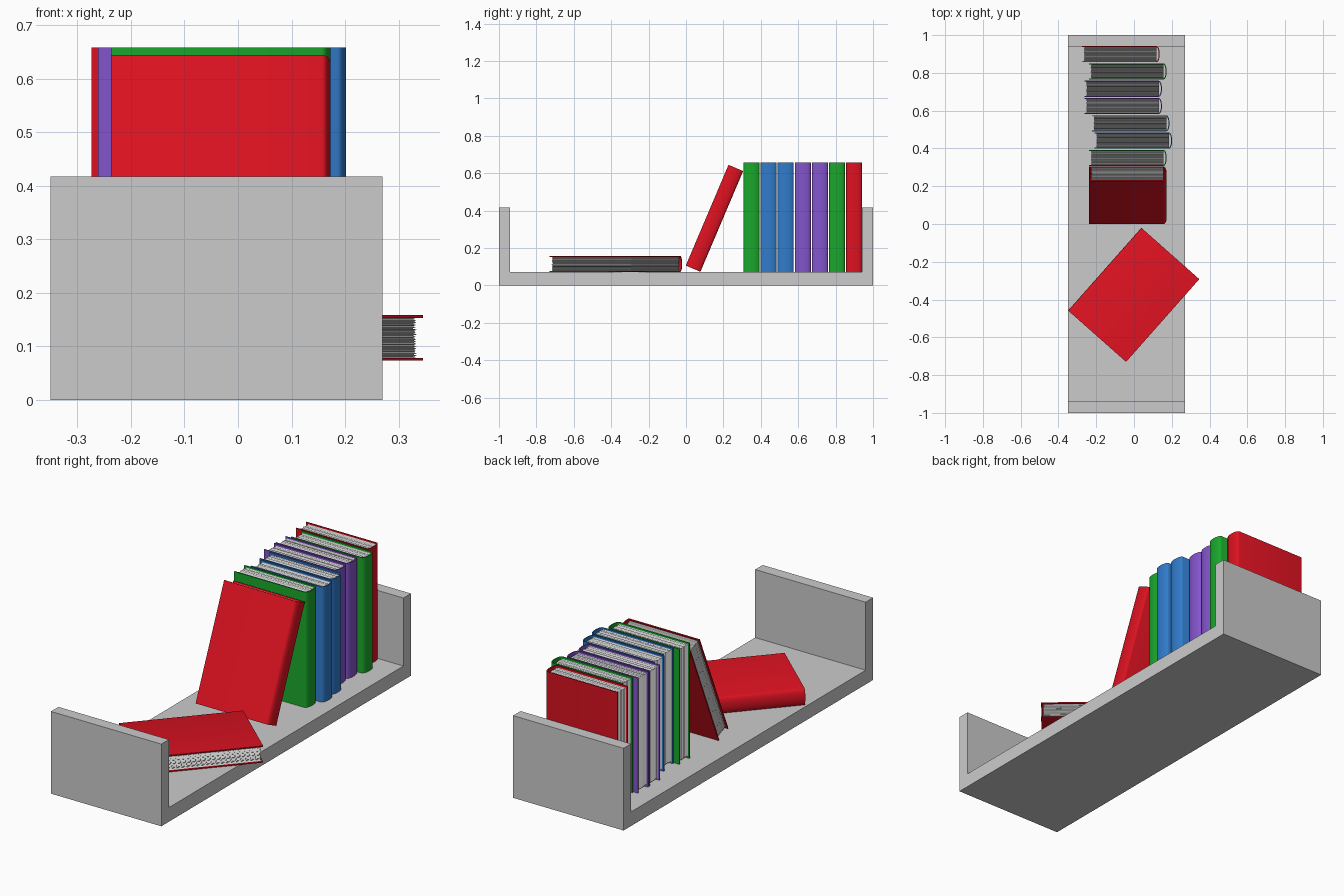
import bpy, bmesh, math, random
from mathutils import Matrix, Vector

if "Cube" in bpy.data.objects:
    bpy.data.objects.remove(bpy.data.objects["Cube"])

random.seed(4)
W, H, T = 0.41, 0.585, 0.085      # book depth, height, thickness
BULGE, BOARD = 0.016, 0.005       # spine rounding, cover thickness


def material(name, rgb):
    m = bpy.data.materials.new(name)
    m.diffuse_color = (*rgb, 1)
    m.use_nodes = True
    m.node_tree.nodes["Principled BSDF"].inputs["Base Color"].default_value = m.diffuse_color
    return m


MATS = {
    "red": material("red", (0.72, 0.006, 0.015)),
    "green": material("green", (0.01, 0.39, 0.024)),
    "blue": material("blue", (0.03, 0.20, 0.60)),
    "purple": material("purple", (0.23, 0.09, 0.60)),
    "paper": material("paper", (0.85, 0.85, 0.85)),
}


def finish(bm, name, mat=None, matrix=Matrix(), smooth=False):
    bmesh.ops.recalc_face_normals(bm, faces=bm.faces)
    me = bpy.data.meshes.new(name)
    bm.to_mesh(me)
    bm.free()
    ob = bpy.data.objects.new(name, me)
    bpy.context.collection.objects.link(ob)
    ob.matrix_world = matrix
    if mat:
        me.materials.append(mat)
    if smooth:
        bpy.ops.object.select_all(action='DESELECT')
        ob.select_set(True)
        bpy.context.view_layer.objects.active = ob
        bpy.ops.object.shade_smooth_by_angle(angle=math.radians(35))
    return ob


def profile(half, x_end, bulge, n=10):
    """U-shaped path: front edge, round the spine, back to the front edge."""
    arc = [math.pi * (i / n - 0.5) for i in range(n + 1)]
    pts = [(x_end - bulge + bulge * math.cos(a), half * math.sin(a)) for a in arc]
    return [(0, -half)] + pts + [(0, half)]


def cover(name, mat, matrix):
    bm = bmesh.new()
    outer = profile(T / 2, W, BULGE)
    inner = profile(T / 2 - BOARD, W - BOARD, BULGE - 0.002)
    rows = [[bm.verts.new((x, y, z)) for x, y in pts]
            for pts, z in ((outer, 0), (inner, 0), (inner, H), (outer, H))]
    for a, b in zip(rows, rows[1:] + rows[:1]):
        for i in range(len(a) - 1):
            bm.faces.new((a[i], a[i + 1], b[i + 1], b[i]))
    for i in (0, -1):
        bm.faces.new([r[i] for r in rows])
    finish(bm, name, mat, matrix, smooth=True)


def pages(name, matrix, layers=34):
    """Page block: stacked rings with uneven edges, giving ridged sides."""
    bm = bmesh.new()
    half = T / 2 - BOARD
    rings = []
    for i in range(layers + 1):
        y = -half + 2 * half * i / layers
        j = [0.004 * (i % 2) + random.uniform(-0.0015, 0.0015) for _ in range(3)]
        x0, x1 = 0.009 + j[0], W - BULGE
        z0, z1 = 0.009 + j[1], H - 0.009 - j[2]
        rings.append([bm.verts.new((x, y, z)) for x, z in
                      ((x0, z0), (x1, z0), (x1, z1), (x0, z1))])
    for a, b in zip(rings, rings[1:]):
        for k in range(4):
            bm.faces.new((a[k], a[(k + 1) % 4], b[(k + 1) % 4], b[k]))
    bm.faces.new(rings[0])
    bm.faces.new(rings[-1])
    finish(bm, name, MATS["paper"], matrix)


def book(name, colour, matrix):
    cover(name + "_cover", MATS[colour], matrix)
    pages(name + "_pages", matrix)


# shelf: base and two end walls as one extruded U profile
bm = bmesh.new()
outline = [(-1, 0), (1, 0), (1, 0.417), (0.94, 0.417), (0.94, 0.072),
           (-0.94, 0.072), (-0.94, 0.417), (-1, 0.417)]
face = bm.faces.new([bm.verts.new((-0.35, y, z)) for y, z in outline])
ext = bmesh.ops.extrude_face_region(bm, geom=[face], use_keep_orig=True)
bmesh.ops.translate(bm, vec=(0.62, 0, 0),
                    verts=[g for g in ext["geom"] if isinstance(g, bmesh.types.BMVert)])
finish(bm, "shelf")

# row of upright books, spines towards +x
row = [("green", -0.237), ("blue", -0.208), ("blue", -0.222), ("purple", -0.262),
       ("purple", -0.262), ("green", -0.237), ("red", -0.274)]
for i, (colour, x) in enumerate(row):
    book(f"upright_book_{i + 1}", colour,
         Matrix.Translation((x, 0.35 + 0.0915 * i, 0.073)))

# leaning book, resting on its lower back edge
lean = (Matrix.Translation((-0.237, 0.077, 0.073))
        @ Matrix.Rotation(math.radians(-23), 4, 'X')
        @ Matrix.Translation((0, -T / 2, 0)))
book("leaning_book", "red", lean)

# book lying flat, spine towards the back left
ax = Vector((-0.749, 0.663, 0)).normalized()
ay = Vector((0, 0, 1))
lying = Matrix((ax, ay, ax.cross(ay))).transposed().to_4x4()
lying.translation = (-0.042, -0.73, 0.073 + T / 2)
book("lying_book", "red", lying)
